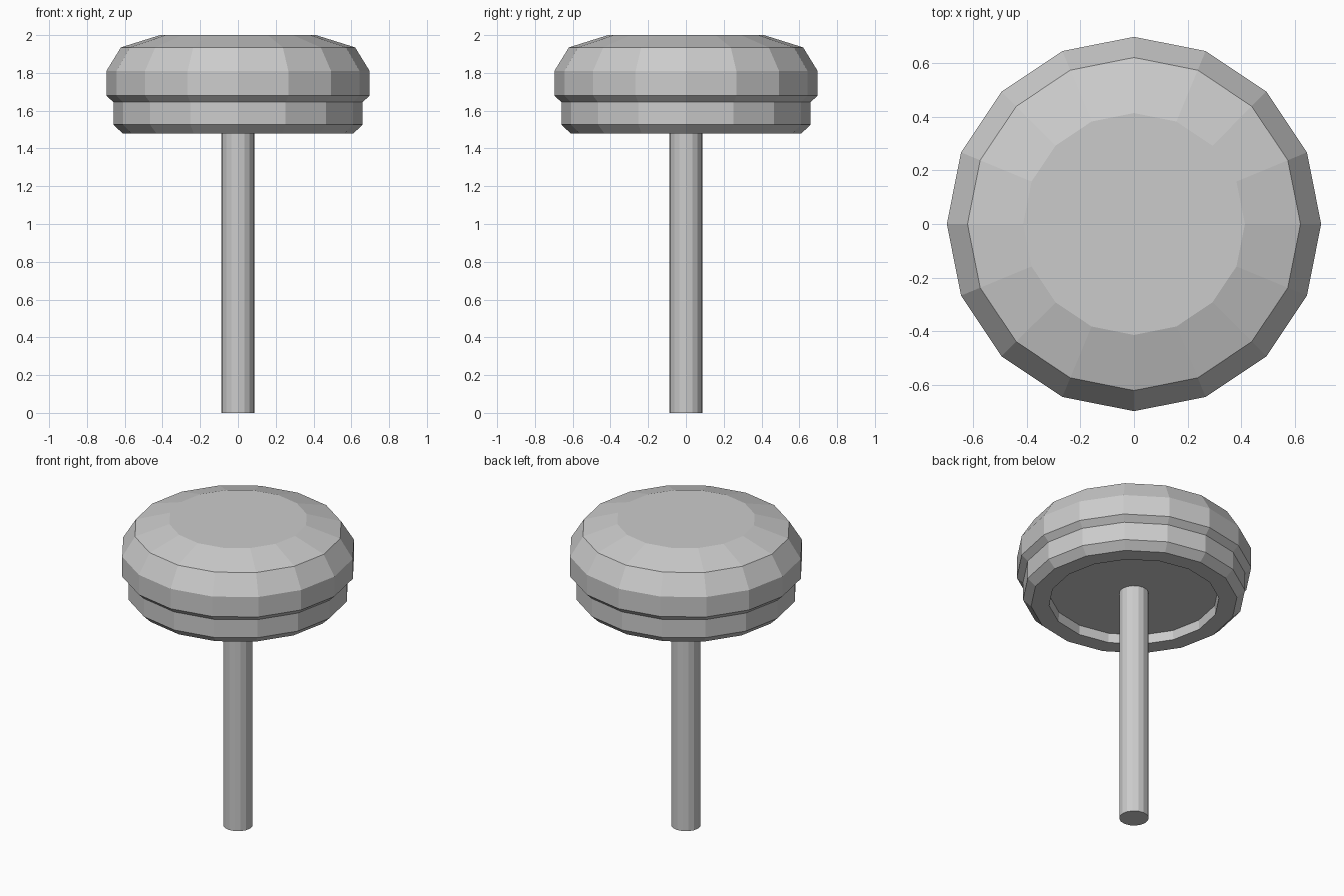
import bpy, bmesh
from math import cos, sin, tau

if "Cube" in bpy.data.objects:
    bpy.data.objects.remove(bpy.data.objects["Cube"])


def lathe(name, profile, sides=16):
    """Spin (radius, z) points around z, cap both ends, keep faces flat."""
    bm = bmesh.new()
    rings = [[bm.verts.new((r * cos(tau * i / sides), r * sin(tau * i / sides), z))
              for i in range(sides)] for r, z in profile]
    for a, b in zip(rings, rings[1:]):
        for i in range(sides):
            j = (i + 1) % sides
            bm.faces.new((a[i], a[j], b[j], b[i]))
    bm.faces.new(rings[0])
    bm.faces.new(rings[-1])
    bmesh.ops.recalc_face_normals(bm, faces=bm.faces)
    mesh = bpy.data.meshes.new(name)
    bm.to_mesh(mesh)
    bm.free()
    obj = bpy.data.objects.new(name, mesh)
    bpy.context.collection.objects.link(obj)
    return obj


# Cushioned head: recessed underside, base ring, stepped lip, domed top
lathe("round_head", [
    (0.50, 1.54), (0.505, 1.48), (0.612, 1.48), (0.66, 1.527),
    (0.66, 1.645), (0.697, 1.68), (0.697, 1.81), (0.62, 1.935), (0.413, 2.0),
])

# Straight stem, meeting the recessed underside
lathe("stem", [(0.0875, 0.0), (0.0875, 1.54)])
